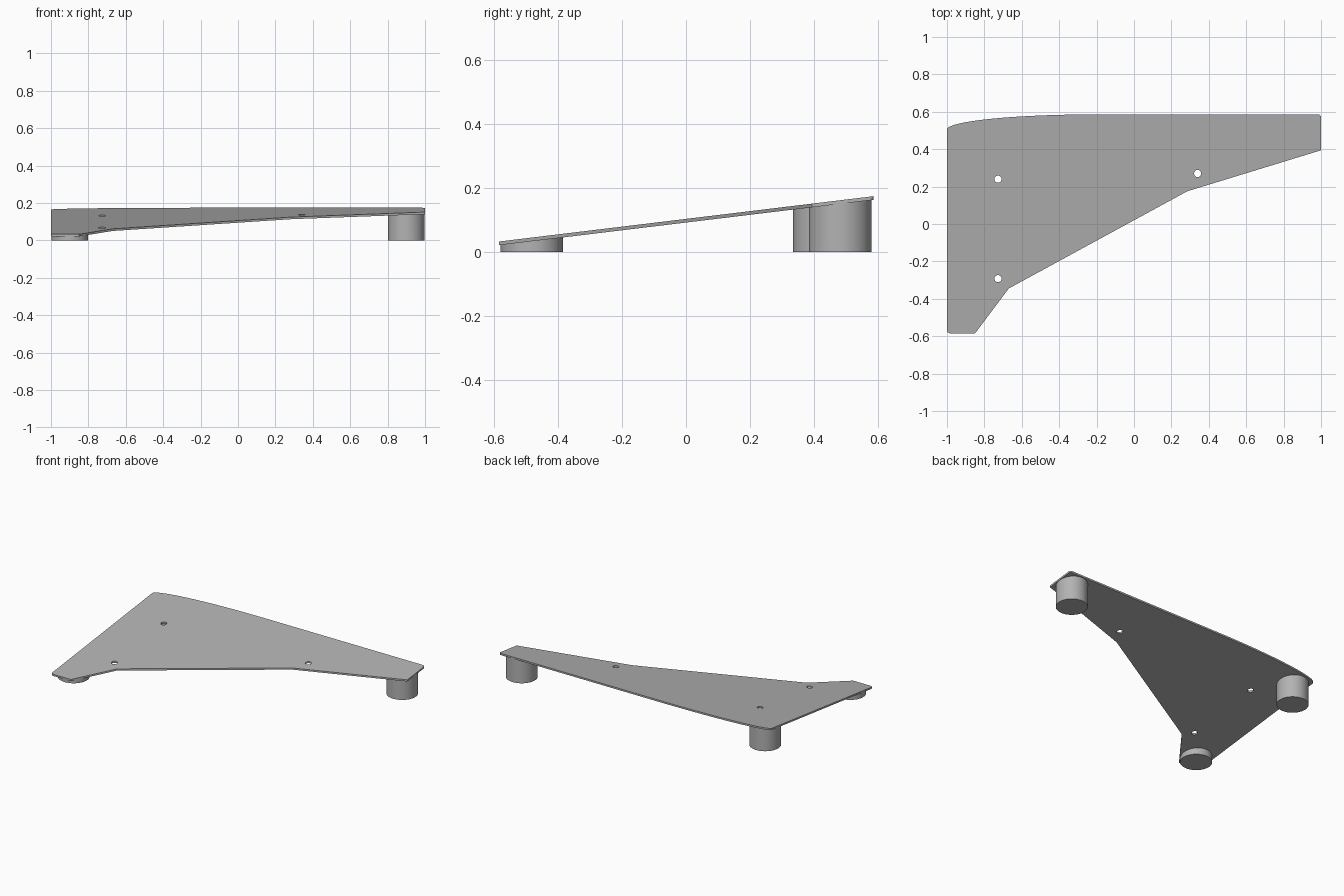
import bpy, bmesh, math

cube = bpy.data.objects.get("Cube")
if cube:
    bpy.data.objects.remove(cube, do_unlink=True)

THICK = 0.0115


def plate_top(y):
    """Height of the sloping top surface."""
    return 0.104 + 0.121 * y


grey = bpy.data.materials.new("light grey")
grey.use_nodes = True
grey.diffuse_color = (0.45, 0.45, 0.45, 1)
grey.node_tree.nodes["Principled BSDF"].inputs["Base Color"].default_value = (0.45, 0.45, 0.45, 1)


def arc(cx, cy, rx, ry, start, end, steps):
    angles = [math.radians(start + (end - start) * i / steps) for i in range(steps + 1)]
    return [(cx + rx * math.cos(a), cy + ry * math.sin(a)) for a in angles]


def finish(obj):
    obj.data.materials.clear()
    obj.data.materials.append(grey)
    bpy.ops.object.select_all(action='DESELECT')
    obj.select_set(True)
    bpy.context.view_layer.objects.active = obj
    bpy.ops.object.shade_smooth_by_angle(angle=math.radians(30))


# Plate outline: swept back edge, small rounded corners, notched front edge
outline = (
    [(-0.85, -0.585), (-0.67, -0.345), (0.285, 0.175), (1, 0.394)]
    + arc(0.985, 0.571, 0.015, 0.015, 0, 90, 6)
    + arc(-0.2, 0.505, 0.8, 0.081, 90, 180, 40)
    + arc(-0.98, -0.57, 0.02, 0.015, 180, 270, 6)
)
holes = [(-0.727, 0.24), (0.34, 0.27), (-0.727, -0.292)]
loops = [outline] + [arc(x, y, 0.019, 0.019, 0, 348.75, 31) for x, y in holes]

# Filled curve with the screw holes, thickened and turned into a mesh
curve = bpy.data.curves.new("plate", 'CURVE')
curve.dimensions = '2D'
curve.fill_mode = 'BOTH'
curve.extrude = THICK / 2
for loop in loops:
    spline = curve.splines.new('POLY')
    spline.points.add(len(loop) - 1)
    for point, (x, y) in zip(spline.points, loop):
        point.co = (x, y, 0, 1)
    spline.use_cyclic_u = True
plate = bpy.data.objects.new("plate", curve)
bpy.context.collection.objects.link(plate)
bpy.ops.object.select_all(action='DESELECT')
plate.select_set(True)
bpy.context.view_layer.objects.active = plate
bpy.ops.object.convert(target='MESH')
plate = bpy.context.view_layer.objects.active

# Weld the plate and slope it up towards the back
bm = bmesh.new()
bm.from_mesh(plate.data)
bmesh.ops.remove_doubles(bm, verts=bm.verts, dist=0.0001)
for v in bm.verts:
    v.co.z += plate_top(v.co.y) - THICK / 2
bmesh.ops.recalc_face_normals(bm, faces=bm.faces)
bm.to_mesh(plate.data)
bm.free()
finish(plate)


# Round feet, cut off at the slope of the plate
def add_foot(name, x, y):
    bm = bmesh.new()
    bmesh.ops.create_cone(bm, cap_ends=True, segments=64, radius1=0.098, radius2=0.098, depth=1)
    for v in bm.verts:
        v.co.x += x
        v.co.y += y
        v.co.z = plate_top(v.co.y) - THICK * 0.9 if v.co.z > 0 else 0
    mesh = bpy.data.meshes.new(name)
    bm.to_mesh(mesh)
    bm.free()
    obj = bpy.data.objects.new(name, mesh)
    bpy.context.collection.objects.link(obj)
    finish(obj)


add_foot("front_right_foot", -0.9, -0.482)
add_foot("back_right_foot", -0.9, 0.433)
add_foot("back_left_foot", 0.9, 0.482)
